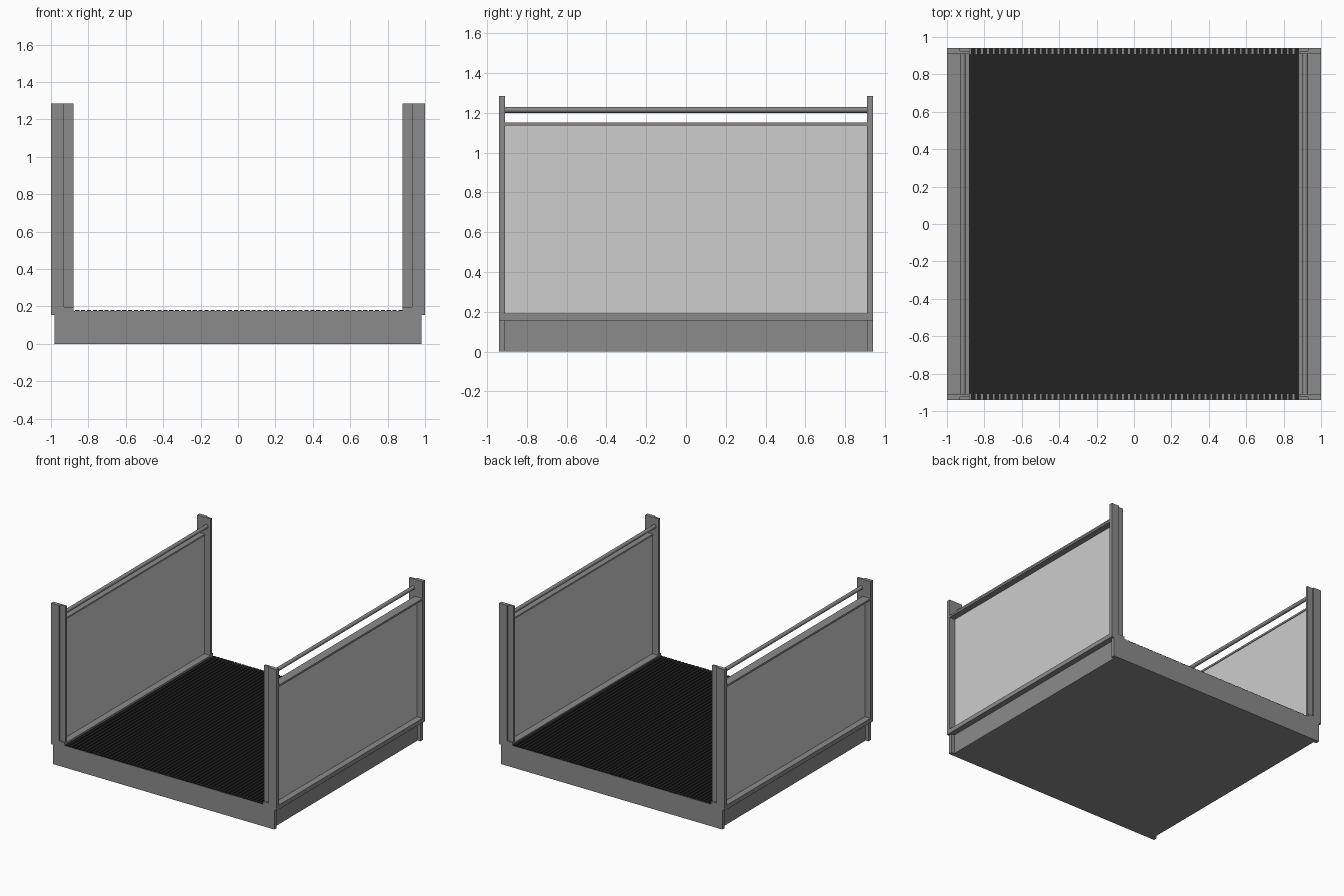
import bpy, bmesh, math

if "Cube" in bpy.data.objects:
    bpy.data.objects.remove(bpy.data.objects["Cube"])


def material(name, rgb):
    m = bpy.data.materials.new(name)
    m.diffuse_color = (*rgb, 1.0)
    m.use_nodes = True
    m.node_tree.nodes["Principled BSDF"].inputs["Base Color"].default_value = m.diffuse_color
    return m


METAL = material("metal grey", (0.26, 0.26, 0.26))
PANEL = material("panel light grey", (0.61, 0.61, 0.61))
RUBBER = material("floor black", (0.016, 0.016, 0.016))


def make_object(name, bm, mat):
    bmesh.ops.recalc_face_normals(bm, faces=bm.faces)
    me = bpy.data.meshes.new(name)
    bm.to_mesh(me)
    bm.free()
    me.materials.append(mat)
    ob = bpy.data.objects.new(name, me)
    bpy.context.collection.objects.link(ob)
    return ob


def box(name, x, y, z, mat):
    """Box from (min, max) pairs on each axis."""
    bm = bmesh.new()
    bmesh.ops.create_cube(bm, size=1)
    for v in bm.verts:
        for i, (lo, hi) in enumerate((x, y, z)):
            v.co[i] = lo if v.co[i] < 0 else hi
    return make_object(name, bm, mat)


def span(a, b, s):
    return tuple(sorted((a * s, b * s)))


# platform core, with wider plates closing the front and back
box("platform_core", (-0.955, 0.955), (-0.91, 0.91), (0, 0.165), METAL)
for sy, end in ((-1, "front"), (1, "back")):
    box(end + "_plate", (-0.98, 0.98), span(0.91, 0.94, sy), (0, 0.175), METAL)

# ribbed floor: a comb profile swept front to back
bm = bmesh.new()
ribs, half, low, high = 56, 0.88, 0.175, 0.18
pitch = 2 * half / ribs
profile = [(-half, 0.166)]
for i in range(ribs):
    x0 = -half + i * pitch
    profile += [(x0, low), (x0 + pitch * 0.3, low),
                (x0 + pitch * 0.3, high), (x0 + pitch, high)]
profile.append((half, 0.166))
face = bm.faces.new([bm.verts.new((x, -0.938, z)) for x, z in profile])
ext = bmesh.ops.extrude_face_region(bm, geom=[face])
for v in ext["geom"]:
    if isinstance(v, bmesh.types.BMVert):
        v.co.y = 0.938
make_object("ribbed_floor", bm, RUBBER)

# side walls
for sx, side in ((-1, "left"), (1, "right")):
    # corner posts: outer flange plus thinner inner guide
    for sy, end in ((-1, "front"), (1, "back")):
        tag = side + "_" + end
        box(tag + "_post", span(0.93, 1.0, sx), span(0.91, 0.94, sy),
            (0.155, 1.285), METAL)
        box(tag + "_guide", span(0.88, 0.93, sx), span(0.91, 0.926, sy),
            (0.195, 1.285), METAL)
        box(tag + "_curb_end", span(0.88, 0.93, sx), span(0.91, 0.94, sy),
            (0.155, 0.198), METAL)
    # rails and panel
    box(side + "_bottom_rail", span(0.88, 1.0, sx), (-0.91, 0.91), (0.155, 0.19), METAL)
    box(side + "_top_rail", span(0.93, 1.0, sx), (-0.91, 0.91), (1.135, 1.15), METAL)
    box(side + "_panel", span(0.935, 0.95, sx), (-0.91, 0.91), (0.19, 1.135), PANEL)
    # round handrail
    bpy.ops.mesh.primitive_cylinder_add(
        vertices=20, radius=0.015, depth=1.83,
        location=(sx * 0.916, 0, 1.215), rotation=(math.pi / 2, 0, 0))
    rail = bpy.context.object
    rail.name = side + "_handrail"
    rail.data.materials.append(METAL)
    bpy.ops.object.shade_smooth_by_angle()
